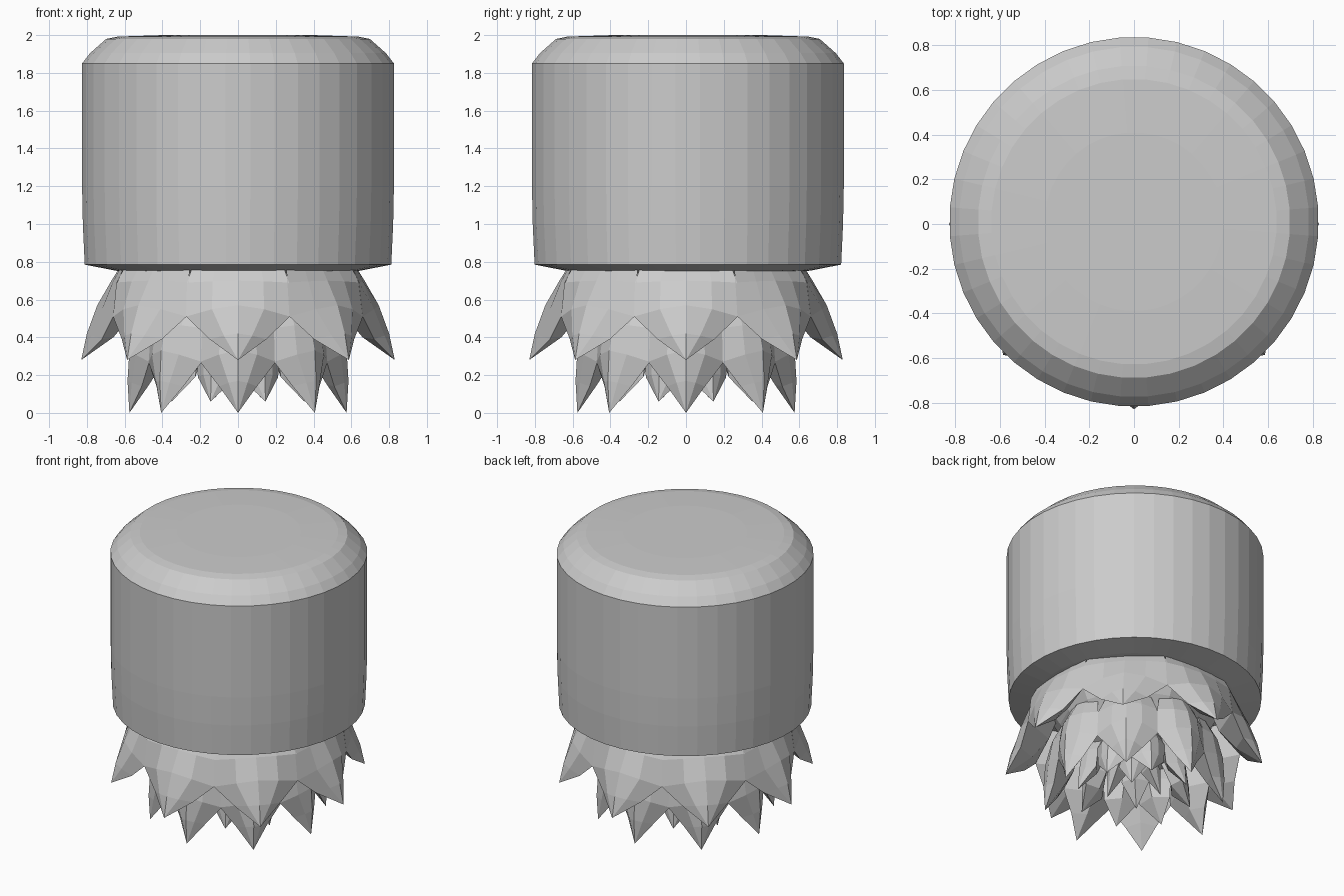
import bpy, bmesh, math
from mathutils import Matrix, Vector

if "Cube" in bpy.data.objects:
    bpy.data.objects.remove(bpy.data.objects["Cube"])


def make_object(name, bm):
    bmesh.ops.recalc_face_normals(bm, faces=bm.faces)
    mesh = bpy.data.meshes.new(name)
    bm.to_mesh(mesh)
    bm.free()
    obj = bpy.data.objects.new(name, mesh)
    bpy.context.collection.objects.link(obj)
    return obj


def lathe(name, profile, sides):
    """Closed solid of revolution from (radius, z) rings."""
    bm = bmesh.new()
    rings = []
    for r, z in profile:
        rings.append([bm.verts.new((r * math.cos(2 * math.pi * (i + .5) / sides),
                                    r * math.sin(2 * math.pi * (i + .5) / sides), z))
                      for i in range(sides)])
    for a, b in zip(rings, rings[1:]):
        for i in range(sides):
            j = (i + 1) % sides
            bm.faces.new((a[i], a[j], b[j], b[i]))
    bm.faces.new(rings[0])
    bm.faces.new(rings[-1])
    return make_object(name, bm)


def petal_ring(name, count, turn, rows, tip):
    """Ring of thick pointed petals. Row: ridge radius, ridge z, half width,
    edge radius, edge z, inner radius, inner z."""
    bm = bmesh.new()
    for k in range(count):
        rot = Matrix.Rotation(turn + 2 * math.pi * k / count, 4, 'Z')
        put = lambda x, r, z: bm.verts.new(rot @ Vector((x, -r, z)))
        loops = []
        for r, z, w, er, ez, ir, iz in rows:
            mr, mz = er * .3 + r * .7, ez * .35 + z * .65
            loops.append([put(-w, er, ez), put(-w * .5, mr, mz), put(0, r, z),
                          put(w * .5, mr, mz), put(w, er, ez), put(0, ir, iz)])
        for a, b in zip(loops, loops[1:]):
            for i in range(6):
                j = (i + 1) % 6
                bm.faces.new((a[i], a[j], b[j], b[i]))
        end = put(0, *tip)
        last = loops[-1]
        for i in range(6):
            bm.faces.new((last[i], last[(i + 1) % 6], end))
        bm.faces.new(loops[0])
    return make_object(name, bm)


# Drum with bevelled top and nearly flat underside
drum = lathe("drum", [(0.50, 0.73), (0.66, 0.755), (0.814, 0.785), (0.824, 1.0),
                      (0.828, 1.2), (0.828, 1.85), (0.785, 1.905), (0.70, 1.98),
                      (0.64, 1.992), (0.40, 2.0)], 40)
drum.location.y = 0.01

# Tapered core that carries the petals
lathe("core", [(0.58, 0.76), (0.48, 0.58), (0.34, 0.42), (0.14, 0.32)], 16)

# Outer petals
petal_ring("outer_petals", 8, 0, [
    (0.62, 0.78, 0.24, 0.60, 0.78, 0.46, 0.76),
    (0.67, 0.70, 0.27, 0.64, 0.69, 0.50, 0.66),
    (0.745, 0.57, 0.275, 0.66, 0.51, 0.55, 0.53),
    (0.80, 0.42, 0.15, 0.72, 0.39, 0.66, 0.40)], (0.83, 0.28))

# Middle petals
petal_ring("middle_petals", 8, 0, [
    (0.48, 0.58, 0.14, 0.42, 0.58, 0.32, 0.56),
    (0.54, 0.47, 0.19, 0.46, 0.45, 0.36, 0.42),
    (0.575, 0.33, 0.20, 0.47, 0.27, 0.39, 0.28),
    (0.585, 0.17, 0.10, 0.51, 0.14, 0.47, 0.15)], (0.575, 0.0))

# Inner petals
petal_ring("inner_petals", 8, math.pi / 8, [
    (0.28, 0.46, 0.08, 0.22, 0.46, 0.14, 0.44),
    (0.35, 0.34, 0.12, 0.28, 0.32, 0.20, 0.31),
    (0.37, 0.21, 0.11, 0.29, 0.19, 0.25, 0.20)], (0.38, 0.06))

# Small petals at the centre
petal_ring("centre_petals", 4, math.pi / 4, [
    (0.12, 0.38, 0.05, 0.07, 0.38, 0.03, 0.37),
    (0.17, 0.26, 0.09, 0.10, 0.24, 0.05, 0.24)], (0.17, 0.08))
